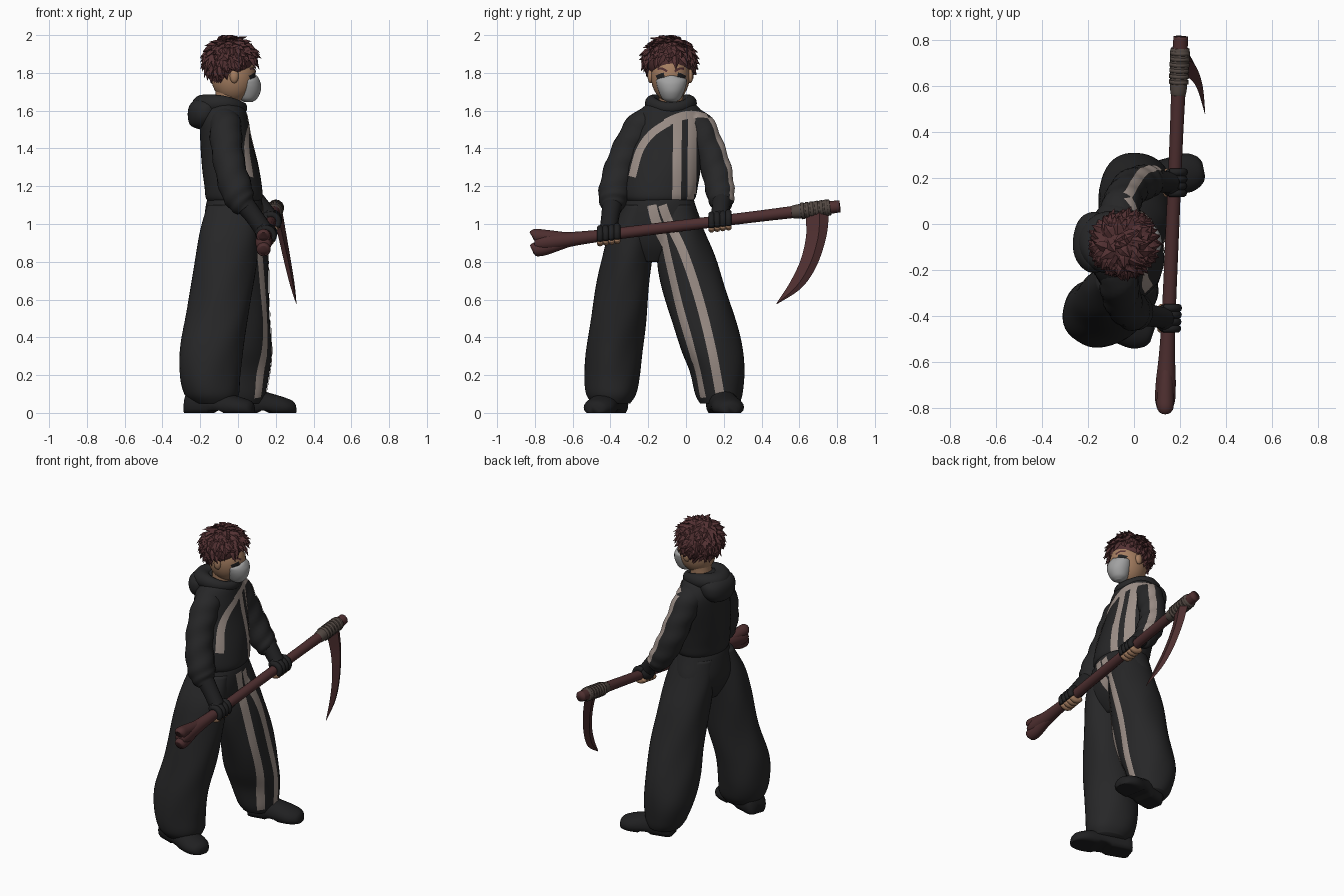
import bpy, bmesh, math, random
from mathutils import Vector as V
from mathutils.bvhtree import BVHTree

if "Cube" in bpy.data.objects:
    bpy.data.objects.remove(bpy.data.objects["Cube"])
random.seed(4)

def mat(name, r, g, b):
    m = bpy.data.materials.new(name)
    m.diffuse_color = (r, g, b, 1)
    m.use_nodes = True
    m.node_tree.nodes["Principled BSDF"].inputs["Base Color"].default_value = m.diffuse_color
    return m

CLOTH = mat("black cloth", .02, .02, .021)
GLOVE = mat("dark leather", .0145, .0145, .0155)
STRIPE = mat("pale stripe", .335, .275, .245)
SKIN = mat("skin", .38, .21, .12)
MASK = mat("grey mask", .36, .36, .36)
HAIR = mat("dark red hair", .085, .03, .032)
WOOD = mat("red brown", .076, .028, .029)
WRAP = mat("binding", .085, .065, .055)

def finish(name, bm, m, smooth=True):
    bmesh.ops.recalc_face_normals(bm, faces=bm.faces)
    me = bpy.data.meshes.new(name)
    bm.to_mesh(me)
    bm.free()
    me.materials.append(m)
    for p in me.polygons:
        p.use_smooth = smooth
    ob = bpy.data.objects.new(name, me)
    bpy.context.collection.objects.link(ob)
    return ob

def skin_rings(name, rings, m, smooth=True, closed=False):
    bm = bmesh.new()
    vs = [[bm.verts.new(p) for p in r] for r in rings]
    n = len(vs[0])
    for a, b in zip(vs, vs[1:] + ([vs[0]] if closed else [])):
        for i in range(n):
            bm.faces.new((a[i], a[(i + 1) % n], b[(i + 1) % n], b[i]))
    if not closed:
        bm.faces.new(vs[0])
        bm.faces.new(vs[-1])
    return finish(name, bm, m, smooth)

def dense(pts, k=6):
    """Catmull-Rom interpolation of rows of numbers"""
    out = []
    for i in range(len(pts) - 1):
        p0, p1, p2, p3 = pts[max(i-1, 0)], pts[i], pts[i+1], pts[min(i+2, len(pts)-1)]
        for j in range(k):
            t = j / k
            out.append([.5 * (2*b + (c-a)*t + (2*a-5*b+4*c-d)*t*t + (3*b-a-3*c+d)*t**3)
                        for a, b, c, d in zip(p0, p1, p2, p3)])
    return out + [list(pts[-1])]

def loft(name, rows, m, fold=0., seg=40):
    """rows: z, centre x, centre y, radius x, radius y; fold adds cloth creases"""
    rings = []
    for z, cx, cy, rx, ry in dense(rows):
        ring = []
        for i in range(seg):
            a = 2 * math.pi * i / seg
            f = 1 + fold * (math.sin(3*a + 9*z) + .6 * math.sin(5*a - 14*z))
            ring.append(V((cx + rx*f*math.cos(a), cy + ry*f*math.sin(a), z)))
        rings.append(ring)
    return skin_rings(name, rings, m)

def tube(name, pts, m, ref=(1, 0, 0), seg=20, k=6, fold=0., smooth=True):
    """pts: x, y, z, radius"""
    d = dense(pts, k)
    rings = []
    for i, (x, y, z, r) in enumerate(d):
        t = (V(d[min(i+1, len(d)-1)][:3]) - V(d[max(i-1, 0)][:3])).normalized()
        a = t.cross(V(ref)).normalized()
        b = a.cross(t)
        ring = []
        for j in range(seg):
            q = 2 * math.pi * j / seg
            f = r * (1 + fold * math.sin(2*q + i*1.1))
            ring.append(V((x, y, z)) + (a*math.cos(q) + b*math.sin(q)) * f)
        rings.append(ring)
    return skin_rings(name, rings, m, smooth)

def ball(name, c, r, m, seg=24):
    bm = bmesh.new()
    bmesh.ops.create_uvsphere(bm, u_segments=seg, v_segments=seg//2, radius=1)
    for v in bm.verts:
        v.co = V([c[i] + v.co[i]*r[i] for i in range(3)])
    return finish(name, bm, m)

def ribbon(name, targets, pts, w, d, m, cols=4):
    """thin strip laid on the targets by casting rays against direction d"""
    trees = [BVHTree.FromPolygons([v.co for v in o.data.vertices],
             [p.vertices[:] for p in o.data.polygons]) for o in targets]
    d = V(d).normalized()
    path = [V(p) for p in dense(pts, 10)]
    bm = bmesh.new()
    grid = []
    for i, p in enumerate(path):
        t = path[min(i+1, len(path)-1)] - path[max(i-1, 0)]
        s = t.cross(d).normalized()
        row = []
        for j in range(cols + 1):
            o = p + s * w * (j/cols - .5) + d * 1.5
            hits = [h for h in (tr.ray_cast(o, -d) for tr in trees) if h[0]]
            h = min(hits, key=lambda h: h[3]) if hits else None
            row.append(bm.verts.new(h[0] + d * .005) if h else None)
        grid.append(row)
    for a, b in zip(grid, grid[1:]):
        for j in range(cols):
            q = (a[j], a[j+1], b[j+1], b[j])
            if all(q):
                bm.faces.new(q)
    return finish(name, bm, m)

# trousers
pelvis = loft("trouser_seat", [(1.16, -.02, -.14, .13, .17), (1.1, -.02, -.14, .15, .19),
    (.97, -.03, -.15, .15, .235), (.88, -.03, -.165, .12, .2), (.8, -.03, -.175, .07, .08)], CLOTH)
leg_r = loft("trouser_leg_right", [(1.1, -.03, -.24, .13, .09), (.95, -.05, -.285, .155, .125),
    (.79, -.07, -.315, .165, .135), (.55, -.10, -.35, .165, .145), (.35, -.14, -.38, .168, .15),
    (.2, -.15, -.39, .16, .147), (.1, -.14, -.395, .145, .132), (.05, -.13, -.395, .11, .1)], CLOTH, .02)
leg_l = loft("trouser_leg_left", [(1.1, -.02, -.05, .13, .09), (.95, -.01, -.025, .15, .125),
    (.79, 0, .01, .155, .16), (.55, .01, .075, .16, .17), (.35, .01, .13, .165, .165),
    (.22, .01, .165, .155, .145), (.1, .02, .175, .125, .125), (.05, .03, .18, .1, .105)], CLOTH, .02)

# hooded top
torso = loft("top_body", [(1.11, -.02, -.14, .13, .165), (1.14, -.02, -.14, .15, .19), (1.2, -.025, -.135, .152, .198),
    (1.3, -.04, -.12, .15, .2), (1.45, -.065, -.095, .135, .2), (1.55, -.075, -.085, .125, .19),
    (1.62, -.07, -.08, .105, .145), (1.65, -.075, -.08, .075, .085)], CLOTH, .008)
arm_r = tube("sleeve_right", [(-.07, -.17, 1.56, .07), (-.065, -.235, 1.515, .085), (-.06, -.3, 1.41, .083),
    (-.04, -.35, 1.29, .083), (-.005, -.378, 1.17, .085), (.02, -.39, 1.11, .07), (.04, -.395, 1.08, .05)], CLOTH, fold=.04)
arm_l = tube("sleeve_left", [(-.07, 0, 1.56, .07), (-.06, .065, 1.515, .085), (-.04, .12, 1.41, .08),
    (-.01, .16, 1.29, .08), (.04, .18, 1.18, .076), (.08, .188, 1.12, .065), (.1, .19, 1.1, .05)], CLOTH, fold=.04)
# hood: rolled collar that swells and droops behind the neck, with a notch in front
ring = []
for i in range(40):
    a = 2 * math.pi * i / 40
    back = .5 - .5 * math.cos(a)
    c = V((-.07 + .095*math.cos(a), -.08 + .1*math.sin(a), 1.615 + .015*back + .015*math.sin(a)**2))
    c.x -= .02 * back**2
    o = V((math.cos(a), math.sin(a), 0))
    rw, rh = .024 + .035*back**1.5, .03 + .025*back
    ring.append([c + o*rw*math.cos(b) + V((0, 0, rh*math.sin(b))) for b in [2*math.pi*j/14 for j in range(14)]])
skin_rings("hood_collar", ring, CLOTH, closed=True)
loft("hood_back", [(1.5, -.17, -.08, .03, .04), (1.52, -.18, -.08, .07, .09), (1.56, -.175, -.08, .091, .125),
    (1.61, -.17, -.08, .095, .132), (1.645, -.16, -.08, .085, .115), (1.668, -.15, -.08, .055, .08)], CLOTH, .015)

# stripes on the top and trousers
F = (1, 0, 0)
ribbon("chest_stripe_inner", [torso], [(0, -.05, 1.13), (0, -.047, 1.35), (0, -.045, 1.55)], .047, F, STRIPE)
ribbon("chest_stripe_outer", [torso], [(0, .03, 1.13), (0, .032, 1.35), (0, .035, 1.57)], .047, F, STRIPE)
ribbon("chest_stripe_diagonal", [torso, arm_r], [(0, -.09, 1.54), (0, -.18, 1.48), (0, -.245, 1.39),
    (0, -.285, 1.25)], .04, F, STRIPE)
ribbon("shoulder_stripe", [torso, arm_l], [(.05, -.11, 1.53), (.04, -.03, 1.565), (.02, .05, 1.585),
    (-.03, .115, 1.57)], .04, (1, 0, .6), STRIPE)
ribbon("sleeve_stripe", [arm_l], [(-.06, .08, 1.56), (-.04, .12, 1.42), (-.01, .16, 1.29), (.04, .185, 1.18),
    (.07, .19, 1.12)], .045, (.6, .8, .1), STRIPE)
legs = [pelvis, leg_l, leg_r]
ribbon("trouser_stripe_inner", legs, [(.12, -.175, 1.1), (.12, -.155, 1.02), (.118, -.1, .84), (.13, -.04, .6),
    (.14, .03, .34), (.114, .085, .08)], .047, (.87, -.5, 0), STRIPE)
ribbon("trouser_stripe_outer", legs, [(0, -.125, 1.1), (0, -.095, 1.02), (0, -.01, .84), (0, .07, .6),
    (0, .135, .34), (0, .18, .1)], .047, F, STRIPE)

# shoes: heel to toe sections of (distance, half width, height)
def shoe(name, x, y, ang, L):
    c, s = math.cos(ang), math.sin(ang)
    rings = []
    for u, w, h in dense([(0, .045, .07), (.06, .07, .13), (.3, .075, .14), (.55, .08, .11),
                          (.8, .085, .085), (.95, .06, .065), (1, .03, .045)], 4):
        r = []
        for j in range(20):
            q = 2 * math.pi * j / 20
            v, z = w * math.cos(q), max(0, h * (.35 + .65 * math.sin(q)))
            if .42 < u < .58 and z == 0:
                z = .012
            r.append(V((x + u*L*c - v*s, y + u*L*s + v*c, z)))
        rings.append(r)
    skin_rings(name, rings, GLOVE)
shoe("shoe_right", -.275, -.365, -.32, .375)
shoe("shoe_left", -.03, .17, .2, .34)

# head, neck, ears, mask
tube("neck", [(-.06, -.08, 1.58, .068), (-.055, -.08, 1.66, .065), (-.05, -.08, 1.74, .072)], SKIN)
head = ball("head", (-.025, -.083, 1.785), (.118, .103, .14), SKIN, 32)
for sy in (-1, 1):
    ball("ear", (-.02, -.083 + sy*.105, 1.783), (.024, .016, .038), SKIN, 12)
loft("face_mask", [(1.645, .055, -.077, .02, .022), (1.663, .052, -.077, .048, .048), (1.7, .053, -.077, .066, .067),
    (1.74, .053, -.077, .068, .079), (1.768, .05, -.077, .061, .076), (1.785, .055, -.077, .045, .025)], MASK, seg=28)
for sy in (-1, 1):
    y = -.08
    ribbon("eye_mark", [head], [(0, y + sy*.035, 1.788), (0, y + sy*.05, 1.784), (0, y + sy*.075, 1.772)],
           .028, F, GLOVE)
    ribbon("eyebrow", [head], [(0, y + sy*.02, 1.808), (0, y + sy*.045, 1.822), (0, y + sy*.07, 1.822)], .012, F, HAIR)

# spiky hair: leaf shaped locks over a cap, then a fringe
hc, hr = V((-.042, -.088, 1.865)), V((.124, .122, .112))
ball("hair_cap", hc, hr, HAIR, 24)
bm = bmesh.new()
def lock(n, t, L, w, flick):
    p = hc + V([n[k] * hr[k] * .95 for k in range(3)])
    t = (t - n * t.dot(n)).normalized()
    s = n.cross(t).normalized()
    rows = []
    for f, g, lift in ((0, .8, 0), (.45, 1, .014)):
        q = p + t * L * f + n * lift
        rows.append([bm.verts.new(q + e) for e in (s*w*g, n*.013*g, -s*w*g, -n*.013*g)])
    tip = bm.verts.new(p + t * L + n * flick)
    for j in range(4):
        k = (j + 1) % 4
        bm.faces.new((rows[0][j], rows[0][k], rows[1][k], rows[1][j]))
        bm.faces.new((rows[1][j], rows[1][k], tip))
N = 330
for i in range(N):
    z = 1 - 2 * (i + .5) / N
    a = i * 2.39996
    n = V((math.sqrt(1 - z*z) * math.cos(a), math.sqrt(1 - z*z) * math.sin(a), z))
    if z > -.6 + max(0, n.x + .4) * .9:
        t = V((.35, 0, -1)) + V([random.uniform(-.6, .6) for _ in range(3)])
        lock(n, t, random.uniform(.06, .085), random.uniform(.018, .026), random.uniform(.014, .034))
for i in range(9):
    a = math.radians(-64 + 16*i)
    n = V((math.cos(a), math.sin(a), .3)).normalized()
    lock(n, V((0, random.uniform(-.4, .4), -1)), (.075, .05, .09)[i % 3], .02, .022)
for v in bm.verts:
    v.co.z = min(v.co.z, 2)
finish("hair_spikes", bm, HAIR, False)

# scythe shaft, running sideways across the body
def axis(y):
    return V((.168 + .043*y, y, .994 + .1226*y))
tube("shaft", [(*axis(y), r) for y, r in ((-.8, .035), (-.76, .045), (-.68, .044), (-.57, .036), (-.4, .031),
     (0, .03), (.4, .03), (.7, .034), (.815, .032))], WOOD, seg=14)
for dz in (-.031, .031):
    p = axis(-.75)
    tube("butt_knob", [(p.x, -.815, p.z + dz*1.15 - .005, .024), (p.x, -.8, p.z + dz*1.15, .036),
         (p.x, -.75, p.z + dz, .037), (p.x + .005, -.62, p.z + .015 + dz*.3, .028)], WOOD, seg=14)
# binding and rings
tube("binding", [(*axis(y), r) for y, r in ((.56, .032), (.6, .038), (.75, .043), (.76, .034))], WRAP, seg=14)
for i in range(6):
    y = .61 + i * .025
    tube("binding_ring", [(*axis(y), .044), (*axis(y + .016), .044)], WRAP, seg=14, k=1)
# curved blade: outer y, z, inner y, z, half thickness
rings = []
for oy, oz, iy, iz, h in dense([(.755, 1.09, .63, 1.07, .026), (.755, 1.03, .635, 1.02, .025), (.74, .92, .635, .93, .022),
        (.69, .775, .607, .81, .018), (.61, .66, .55, .69, .012), (.48, .575, .478, .579, .001)]):
    mx = .212 + (1.05 - (oz + iz)/2) * .205
    my, mz = oy*.6 + iy*.4, oz*.6 + iz*.4
    rings.append([V((mx, oy, oz)), V((mx + h, my, mz)), V((mx, iy, iz)), V((mx - h, my, mz))])
skin_rings("blade", rings, WOOD, False)

# gloved hands gripping the shaft
for side, y, w in (("right", -.41, (.03, -.39, 1.11)), ("left", .18, (.085, .19, 1.13))):
    c = axis(y)
    tube("glove_wrist_" + side, [(*w, .054), (*((V(w) + c)/2 + V((-.01, 0, .02))), .048),
         (*(c + V((-.015, 0, .025))), .047)], GLOVE, seg=16)
    ball("glove_palm_" + side, c + V((-.015, 0, .015)), (.047, .062, .056), GLOVE, 16)
    for i in range(4):
        yy = y + (i - 1.5) * .03
        k = axis(yy)
        def arc(a0, a1):
            return [(k.x + .039*math.cos(math.radians(a)), yy, k.z + .039*math.sin(math.radians(a)), .018)
                    for a in [a0 + (a1 - a0)*j/4 for j in range(5)]]
        tube("glove_finger_" + side, arc(120, -40), GLOVE, (0, 1, 0), 10, 2)
        tube("fingertip_" + side, arc(-40, -150), SKIN, (0, 1, 0), 10, 2)
